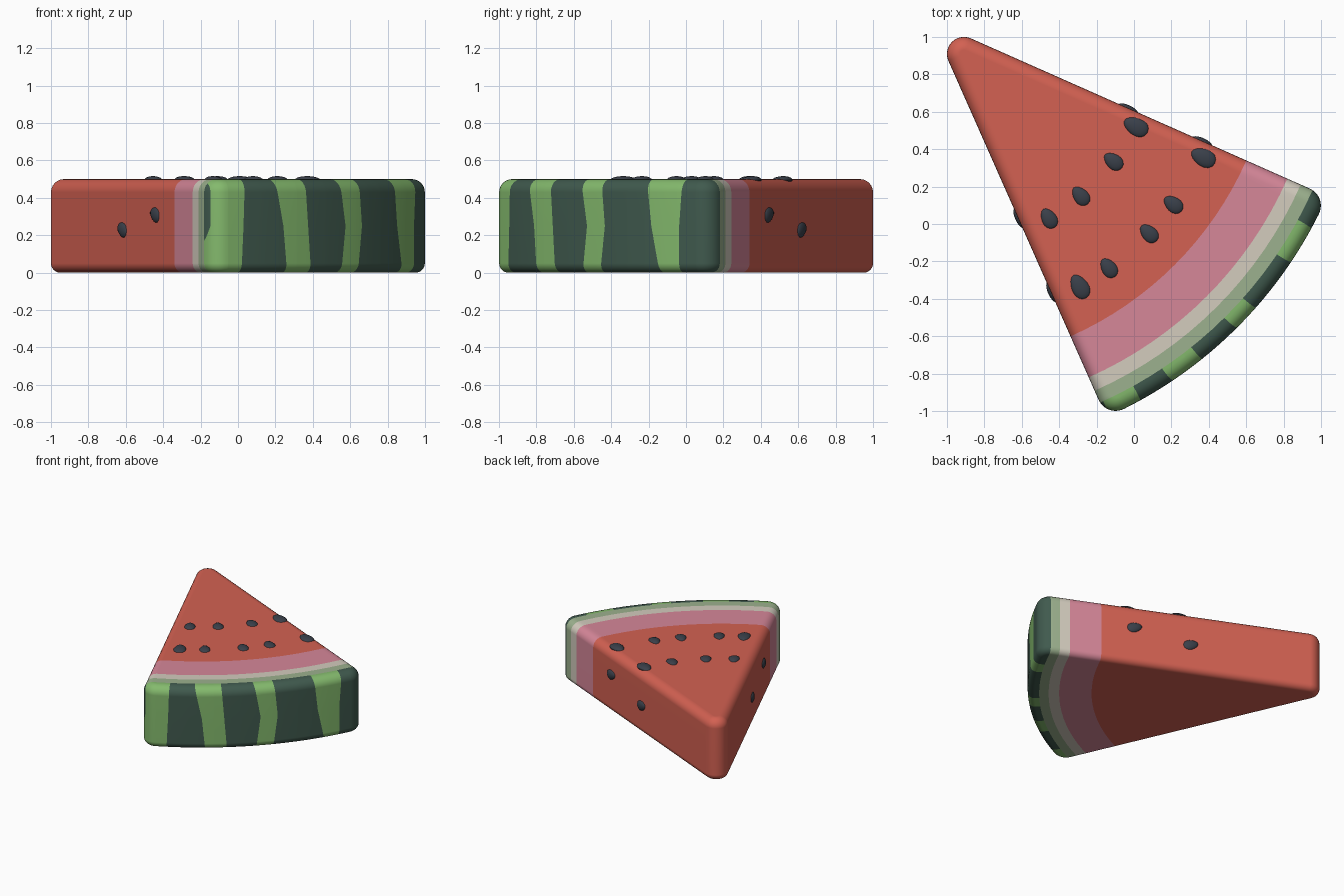
import bpy, bmesh, math
from mathutils import Vector, Matrix

if "Cube" in bpy.data.objects:
    bpy.data.objects.remove(bpy.data.objects["Cube"])

rad = math.radians
APEX = Vector((-1.088, 1.088, 0))      # sharp tip of the wedge, centre of all arcs
AXIS, HALF = -45.0, 21.1               # wedge direction and half angle (degrees)
R, H = 2.32, 0.5                       # outer radius, height
BANDS = [1.847, 2.087, 2.165, 2.235]   # flesh / pink / white / pale green / rind
SECTORS = 16
# rind stripe borders: angle from axis at bottom, middle, top
STRIPES = [(-22, -20.6, -20.6), (-16.5, -16.2, -16), (-9.4, -10, -11.3),
           (-5.4, -5.9, -6.4), (0, 0.8, -0.3), (3.2, 4, 3.4),
           (13, 11.7, 11), (16, 16, 16.5)]


def lin(c):
    c /= 255
    return c / 12.92 if c < 0.04045 else ((c + 0.055) / 1.055) ** 2.4


def material(name, rgb):
    m = bpy.data.materials.new(name)
    m.diffuse_color = (*[lin(c) for c in rgb], 1)
    m.use_nodes = True
    m.node_tree.nodes["Principled BSDF"].inputs["Base Color"].default_value = m.diffuse_color
    return m


RED = material("red flesh", (211, 97, 82))
PINK = material("pink flesh", (214, 135, 153))
WHITE = material("white rind", (211, 204, 190))
PALE = material("pale green rind", (156, 177, 142))
DARK = material("dark green stripe", (64, 90, 78))
GREEN = material("bright green stripe", (132, 186, 109))
SEED = material("black seed", (58, 64, 74))


def polar(deg, r=1.0):
    return Vector((math.cos(rad(deg)) * r, math.sin(rad(deg)) * r, 0))


def outline():
    """Rounded wedge outline as (point, outward normal) pairs."""
    pts = []

    def fillet(centre, r, a0, a1, n):
        for i in range(n + 1):
            d = polar(a0 + (a1 - a0) * i / n)
            pts.append((centre + d * r, d))

    tip_r, cor_r = 0.091, 0.1
    side = HALF - math.degrees(math.asin(cor_r / (R - cor_r)))
    up, left = AXIS + HALF + 90, AXIS - HALF + 270
    fillet(APEX + polar(AXIS, tip_r / math.sin(rad(HALF))), tip_r, up, left, 14)
    fillet(APEX + polar(AXIS - side, R - cor_r), cor_r, left, 360 + AXIS - side, 10)
    for i in range(1, 24):
        d = polar(AXIS - side + 2 * side * i / 24)
        pts.append((APEX + d * R, d))
    fillet(APEX + polar(AXIS + side, R - cor_r), cor_r, AXIS + side, up, 10)
    return pts


def cut(bm, faces, co, no):
    geom = set(faces)
    for f in faces:
        geom.update(f.edges)
        geom.update(f.verts)
    bmesh.ops.bisect_plane(bm, geom=list(geom), dist=1e-5, plane_co=co, plane_no=no)


def place(f):
    """Radius, angle from axis and height of a face centre."""
    c = f.calc_center_median()
    d = c - APEX
    return math.hypot(d.x, d.y), math.degrees(math.atan2(d.y, d.x)) - AXIS, c.z


def border(s, z):
    t = z / H * 2
    return s[0] + (s[1] - s[0]) * t if t < 1 else s[1] + (s[2] - s[1]) * (t - 1)


# ---- slice body: stacked rings with rounded top and bottom rims ----
bm = bmesh.new()
prof = []
for i in range(7):
    a = rad(90 * i / 6)
    prof.append((0.05 * (1 - math.sin(a)), 0.05 * (1 - math.cos(a))))
for i in range(7):
    a = rad(90 * i / 6)
    prof.append((0.07 * (1 - math.cos(a)), H - 0.07 * (1 - math.sin(a))))
pts = outline()
rings = [[bm.verts.new(p - n * d + Vector((0, 0, z))) for p, n in pts] for d, z in prof]
count = len(pts)
for lo, hi in zip(rings, rings[1:]):
    for k in range(count):
        j = (k + 1) % count
        bm.faces.new((lo[k], lo[j], hi[j], hi[k]))
bm.faces.new(rings[-1])
bm.faces.new(rings[0][::-1])
bmesh.ops.remove_doubles(bm, verts=bm.verts[:], dist=1e-5)

# cut the outer part into sectors, then cut the arcs between the colour bands
axis = polar(AXIS)
cut(bm, bm.faces[:], APEX + axis * 1.65, axis)
step = 2 * HALF / SECTORS
for i in range(1, SECTORS):
    outer = [f for f in bm.faces if (f.calc_center_median() - APEX).dot(axis) > 1.65]
    cut(bm, outer, APEX, polar(AXIS - HALF + step * i + 90))
for i in range(SECTORS):
    d = polar(AXIS - HALF + step * (i + 0.5))
    for r in BANDS:
        sector = [f for f in bm.faces if (f.calc_center_median() - APEX).dot(axis) > 1.65
                  and min(SECTORS - 1, max(0, int((place(f)[1] + HALF) // step))) == i]
        cut(bm, sector, APEX + d * r * math.cos(rad(step / 2)), d)

# cut the wavy stripe borders into the rind
cut(bm, [f for f in bm.faces if place(f)[0] > BANDS[3]], Vector((0, 0, H / 2)), Vector((0, 0, 1)))
for s in STRIPES:
    for end, z in ((s[0], 0), (s[2], H)):
        rind = [f for f in bm.faces if place(f)[0] > BANDS[3]
                and (place(f)[2] > H / 2) == (z > 0)]
        mid = APEX + polar(AXIS + s[1], R) + Vector((0, 0, H / 2))
        tip = APEX + polar(AXIS + end, R) + Vector((0, 0, z))
        cut(bm, rind, mid, (tip - mid).cross(polar(AXIS + s[1])).normalized())

# colour by radius, and by stripe on the rind
for f in bm.faces:
    r, a, z = place(f)
    band = sum(r > b for b in BANDS)
    if band == 4:
        band += sum(a > border(s, z) for s in STRIPES) % 2
    f.material_index = band
bmesh.ops.recalc_face_normals(bm, faces=bm.faces[:])


def finish(bm, name, mats):
    me = bpy.data.meshes.new(name)
    bm.to_mesh(me)
    bm.free()
    for m in mats:
        me.materials.append(m)
    ob = bpy.data.objects.new(name, me)
    bpy.context.collection.objects.link(ob)
    bpy.ops.object.select_all(action='DESELECT')
    ob.select_set(True)
    bpy.context.view_layer.objects.active = ob
    bpy.ops.object.shade_smooth_by_angle(angle=rad(35))
    return ob


body = finish(bm, "fruit_slice", [RED, PINK, WHITE, PALE, DARK, GREEN])
wn = body.modifiers.new("flat faces stay flat", 'WEIGHTED_NORMAL')
wn.keep_sharp = True


# ---- seeds: flattened drops, narrow end toward the tip ----
def seed(name, pos, along, normal, length, width):
    bm = bmesh.new()
    bmesh.ops.create_uvsphere(bm, u_segments=16, v_segments=10, radius=1)
    for v in bm.verts:
        taper = 1 + 0.2 * v.co.x
        v.co = Vector((v.co.x * length / 2, v.co.y * taper * width / 2, v.co.z * 0.021))
    x, z = along.normalized(), normal.normalized()
    y = z.cross(x)
    m = Matrix((x, y, z)).transposed().to_4x4()
    m.translation = pos - z * 0.005
    bm.transform(m)
    finish(bm, name, [SEED])


UP = Vector((0, 0, 1))
TOP = [(0.01, 0.52, 1), (0.37, 0.355, 1), (-0.29, -0.335, 1), (-0.11, 0.335, 0),
       (-0.285, 0.15, 0), (-0.455, 0.03, 0), (0.21, 0.105, 0), (0.08, -0.05, 0),
       (-0.135, -0.235, 0)]
for i, (x, y, big) in enumerate(TOP):
    p = Vector((x, y, H))
    seed(f"top_seed_{i + 1}", p, (p - APEX) * Vector((1, 1, 0)).length and
         Vector((x - APEX.x, y - APEX.y, 0)), UP,
         0.145 if big else 0.12, 0.095 if big else 0.083)
for side, label in ((-1, "left"), (1, "back")):
    d, n = polar(AXIS + side * HALF), polar(AXIS + side * (HALF + 90))
    for i, (s, z) in enumerate(((1.157, 0.23), (1.59, 0.31))):
        seed(f"{label}_seed_{i + 1}", APEX + d * s + UP * z, d - UP * 0.3, n, 0.12, 0.08)
